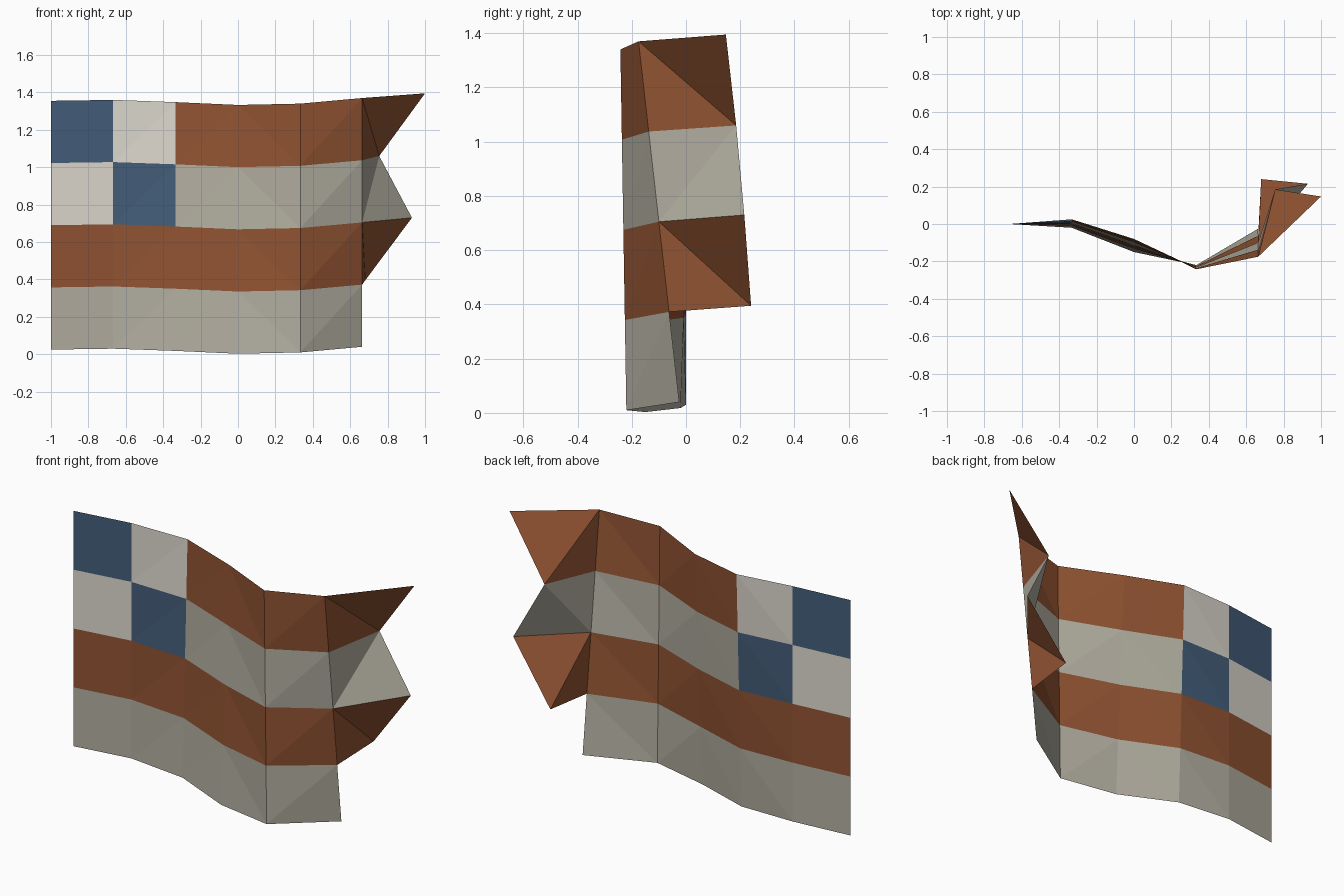
import bpy
import bmesh
from mathutils import Vector

cube = bpy.data.objects.get("Cube")
if cube:
    bpy.data.objects.remove(cube, do_unlink=True)


def make_material(name, rgb):
    mat = bpy.data.materials.new(name)
    mat.use_nodes = True
    color = (*rgb, 1.0)
    mat.diffuse_color = color
    bsdf = mat.node_tree.nodes["Principled BSDF"]
    bsdf.inputs["Base Color"].default_value = color
    bsdf.inputs["Roughness"].default_value = 0.9
    return mat


RUST, GREY, BLUE, WHITE = range(4)
materials = [
    make_material("rust_stripe", (0.283, 0.087, 0.032)),
    make_material("grey_stripe", (0.445, 0.423, 0.352)),
    make_material("dark_blue", (0.058, 0.112, 0.195)),
    make_material("pale_grey", (0.73, 0.70, 0.63)),
]

# Each fold of the cloth: x, y at the bottom, y at the top, z at the bottom
folds = [
    (-1.0, -0.04, -0.04, 0.025),
    (-0.667, 0.0, 0.0, 0.03),
    (-0.333, -0.02, 0.025, 0.018),
    (0.0, -0.15, -0.08, 0.003),
    (0.333, -0.22, -0.242, 0.01),
    (0.664, -0.025, -0.175, 0.04),
]
ROWS = 4
ROW_HEIGHT = 0.3325

# Ragged outer points of the torn edge, from the second row upwards
torn_points = [(0.68, 0.24, 0.395), (0.93, 0.215, 0.73),
               (0.755, 0.185, 1.06), (1.0, 0.147, 1.395)]


def cell_color(col, row):
    if col < 2 and row >= 2:
        return BLUE if (col + row) % 2 else WHITE
    return RUST if row % 2 else GREY


bm = bmesh.new()


def add_cell(low_left, low_right, up_right, up_left, rising, color):
    """Two flat triangles, split along the rising or the falling diagonal."""
    if rising:
        halves = [(low_left, low_right, up_right), (low_left, up_right, up_left)]
    else:
        halves = [(low_left, low_right, up_left), (low_right, up_right, up_left)]
    for half in halves:
        bm.faces.new(half).material_index = color


# Cloth grid
grid = []
for x, y_low, y_high, z in folds:
    column = []
    for row in range(ROWS + 1):
        t = row / ROWS
        point = Vector((x, y_low + (y_high - y_low) * t, z + ROW_HEIGHT * row))
        column.append(bm.verts.new(point))
    grid.append(column)

for col in range(len(folds) - 1):
    a, b = grid[col], grid[col + 1]
    for row in range(ROWS):
        add_cell(a[row], b[row], b[row + 1], a[row + 1],
                 col != 3, cell_color(col, row))

# Torn edge, with the lowest cell missing
outer = [bm.verts.new(p) for p in torn_points]
inner = grid[-1][1:]
for i in range(ROWS - 1):
    add_cell(inner[i], outer[i], outer[i + 1], inner[i + 1],
             i == 1, cell_color(5, i + 1))

mesh = bpy.data.meshes.new("flag_cloth")
bm.to_mesh(mesh)
bm.free()
for mat in materials:
    mesh.materials.append(mat)
flag = bpy.data.objects.new("flag_cloth", mesh)
bpy.context.collection.objects.link(flag)
